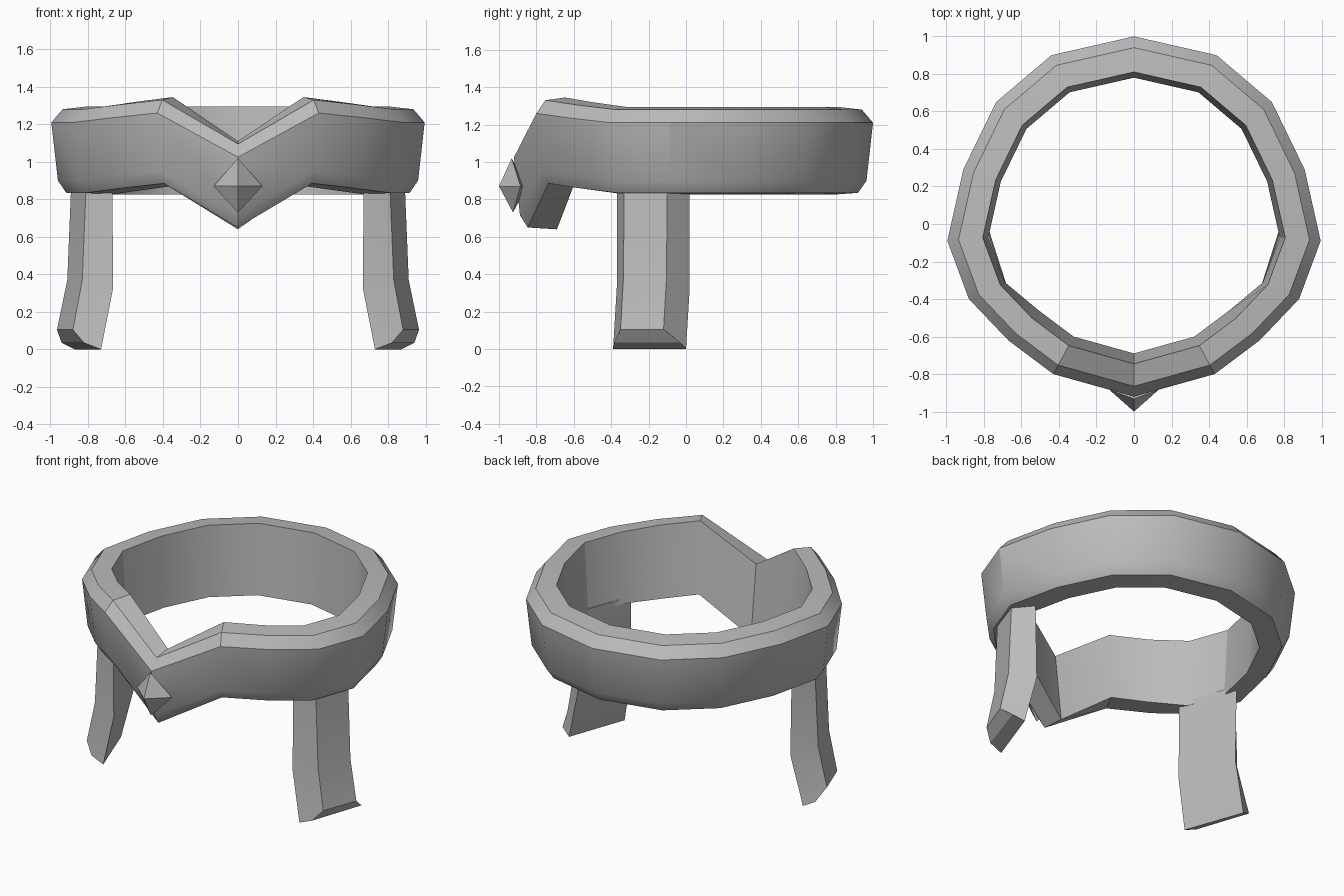
import bpy
import bmesh
import math

cube = bpy.data.objects.get("Cube")
if cube:
    bpy.data.objects.remove(cube, do_unlink=True)

grey = bpy.data.materials.new("plain grey")
grey.use_nodes = True
grey.diffuse_color = (0.5, 0.5, 0.5, 1)
grey.node_tree.nodes["Principled BSDF"].inputs["Base Color"].default_value = (0.5, 0.5, 0.5, 1)


def loft(name, rings, closed=False):
    """Skin equal-sized loops; either join the ends or cap them."""
    bm = bmesh.new()
    loops = [[bm.verts.new(p) for p in ring] for ring in rings]
    n = len(loops[0])
    pairs = list(zip(loops, loops[1:]))
    if closed:
        pairs.append((loops[-1], loops[0]))
    else:
        bm.faces.new(loops[0])
        bm.faces.new(loops[-1])
    for a, b in pairs:
        for i in range(n):
            j = (i + 1) % n
            bm.faces.new((a[i], a[j], b[j], b[i]))
    return finish(name, bm)


def finish(name, bm):
    bmesh.ops.recalc_face_normals(bm, faces=bm.faces[:])
    mesh = bpy.data.meshes.new(name)
    bm.to_mesh(mesh)
    bm.free()
    mesh.materials.append(grey)
    obj = bpy.data.objects.new(name, mesh)
    bpy.context.collection.objects.link(obj)
    bpy.ops.object.select_all(action='DESELECT')
    obj.select_set(True)
    bpy.context.view_layer.objects.active = obj
    bpy.ops.object.shade_smooth_by_angle(angle=math.radians(30))
    return obj


# Headband: half outline from back to front (x, y, height shift)
half = [(0, 1, 0), (0.44, 0.9, 0), (0.735, 0.65, 0), (0.91, 0.29, 0),
        (0.995, -0.09, 0), (0.88, -0.4, 0), (0.67, -0.62, 0.025),
        (0.43, -0.8, 0.05), (0, -0.92, -0.185)]
outline = half + [(-x, y, dz) for x, y, dz in half[-2:0:-1]]
# Cross-section: radial scale and height
section = [(1, 1.21), (0.94, 1.28), (0.81, 1.295),
           (0.78, 0.825), (0.92, 0.835), (0.965, 0.9)]


def band_section(x, y, dz):
    points = []
    for scale, z in section:
        if scale == 0.78 and dz:
            scale = 0.75
        points.append((x * scale, y * scale, z + dz))
    return points


loft("headband", [band_section(*p) for p in outline], closed=True)

# Side pieces: outer front, outer back, inner back, inner front at each level
side_levels = [
    [(0.81, -0.33, 0.86), (0.89, -0.1, 0.86), (0.8, 0.02, 0.86), (0.67, -0.37, 0.86)],
    [(0.83, -0.335, 0.37), (0.91, -0.105, 0.37), (0.79, 0.02, 0.33), (0.665, -0.37, 0.33)],
    [(0.88, -0.35, 0.105), (0.965, -0.12, 0.105), (0.87, 0, 0), (0.73, -0.39, 0)],
    [(0.82, -0.385, 0.035), (0.94, -0.03, 0.035), (0.87, 0, 0), (0.73, -0.39, 0)],
]
for name, side in (("left_side_piece", 1), ("right_side_piece", -1)):
    bm = bmesh.new()
    rows = [[bm.verts.new((x * side, y, z)) for x, y, z in level] for level in side_levels[:3]]
    tip = [bm.verts.new((x * side, y, z)) for x, y, z in side_levels[3][:2]]
    bm.faces.new(rows[0])
    for a, b in zip(rows, rows[1:]):
        for i in range(4):
            j = (i + 1) % 4
            if b is rows[2] and i in (1, 3):
                continue
            bm.faces.new((a[i], a[j], b[j], b[i]))
    # Lower edges and chamfered tip
    m, e = rows[1], rows[2]
    bm.faces.new((m[1], m[2], e[2], tip[1], e[1]))
    bm.faces.new((m[3], m[0], e[0], tip[0], e[3]))
    bm.faces.new((e[0], e[1], tip[1], tip[0]))
    bm.faces.new((tip[0], tip[1], e[2], e[3]))
    finish(name, bm)

# Front gem: four-sided point set into the band
bm = bmesh.new()
rim = [bm.verts.new(p) for p in
       ((0, -0.932, 1.02), (0.13, -0.885, 0.87), (0, -0.925, 0.73), (-0.13, -0.885, 0.87))]
for y in (-1.0, -0.85):
    apex = bm.verts.new((0, y, 0.87))
    for i in range(4):
        bm.faces.new((rim[i], rim[(i + 1) % 4], apex))
finish("front_gem", bm)
